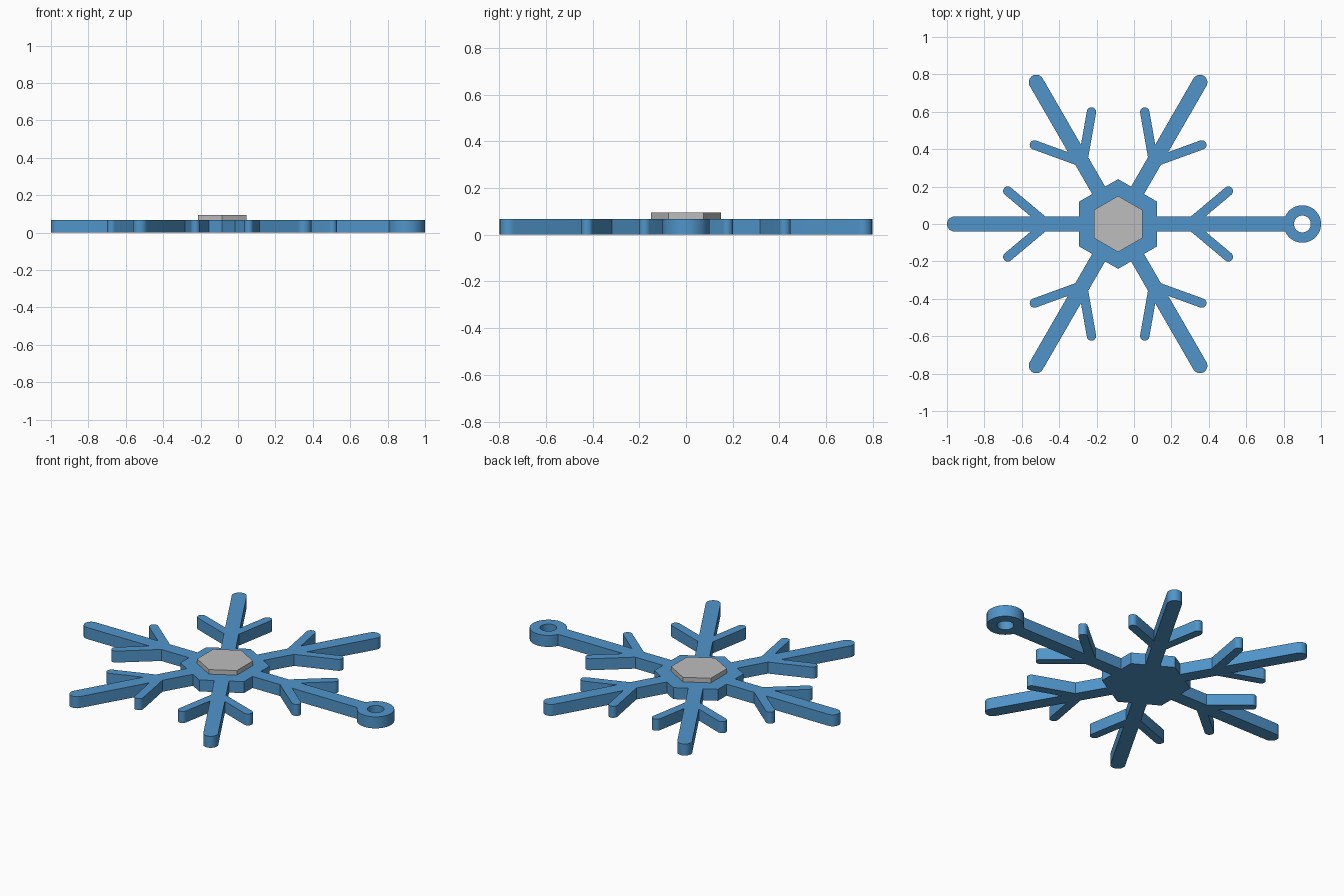
import bpy, math
from math import sin, cos, radians, pi

if "Cube" in bpy.data.objects:
    bpy.data.objects.remove(bpy.data.objects["Cube"])

CX = -0.085          # centre of the flake
HEIGHT = 0.068
ARM_R, ARM_LEN = 0.04, 0.875
TWIG_R, TWIG_BASE, TWIG_LEN, TWIG_ANG = 0.025, 0.38, 0.274, radians(40)
HUB_R = 0.24
RING_X, RING_R, HOLE_R = 0.985, 0.10, 0.045


def material(name, rgb):
    m = bpy.data.materials.new(name)
    m.diffuse_color = (*rgb, 1)
    m.use_nodes = True
    m.node_tree.nodes["Principled BSDF"].inputs["Base Color"].default_value = m.diffuse_color
    return m


def arc(cx, cy, r, a0, a1, n):
    return [(cx + r * cos(a0 + (a1 - a0) * i / n),
             cy + r * sin(a0 + (a1 - a0) * i / n)) for i in range(n + 1)]


def arm_outline(ring):
    """Outline of one arm lying along +x, from its lower to its upper side."""
    a = TWIG_ANG
    root = TWIG_BASE + ARM_R / math.tan(a)
    half = [(HUB_R * cos(pi / 6), HUB_R / 2), (HUB_R * cos(pi / 6), ARM_R),
            (root - TWIG_R / sin(a), ARM_R)]
    # rounded side twig
    half += arc(TWIG_BASE + TWIG_LEN * cos(a), TWIG_LEN * sin(a), TWIG_R,
                a + pi / 2, a - pi / 2, 10)
    half.append((root + TWIG_R / sin(a), ARM_R))
    # rounded tip, or hanging ring
    if ring:
        half += arc(RING_X, 0, RING_R, pi - math.asin(ARM_R / RING_R), 0, 24)
    else:
        half += arc(ARM_LEN, 0, ARM_R, pi / 2, 0, 8)
    lower = [(x, -y) for x, y in half[1:-1]]   # shared hub corner left out
    return lower + half[::-1]


def plate(name, loops, z0, z1, mat):
    """Flat extruded plate from closed 2D loops; inner loops become holes."""
    cu = bpy.data.curves.new(name, 'CURVE')
    cu.dimensions = '2D'
    cu.fill_mode = 'BOTH'
    cu.extrude = (z1 - z0) / 2
    for pts in loops:
        sp = cu.splines.new('POLY')
        sp.points.add(len(pts) - 1)
        for p, (x, y) in zip(sp.points, pts):
            p.co = (x, y, 0, 1)
        sp.use_cyclic_u = True
    ob = bpy.data.objects.new(name, cu)
    bpy.context.collection.objects.link(ob)
    ob.location = (CX, 0, (z0 + z1) / 2)
    cu.materials.append(mat)
    bpy.ops.object.select_all(action='DESELECT')
    ob.select_set(True)
    bpy.context.view_layer.objects.active = ob
    bpy.ops.object.convert(target='MESH')
    ob = bpy.context.view_layer.objects.active
    # weld caps to walls
    bpy.ops.object.mode_set(mode='EDIT')
    bpy.ops.mesh.select_all(action='SELECT')
    bpy.ops.mesh.remove_doubles(threshold=0.0005)
    bpy.ops.mesh.normals_make_consistent(inside=False)
    bpy.ops.object.mode_set(mode='OBJECT')
    bpy.ops.object.shade_smooth_by_angle(angle=radians(30))
    return ob


blue = material("ice blue", (0.080, 0.300, 0.590))
grey = material("silver grey", (0.515, 0.515, 0.520))

# Flake body: six arms around the hub, the first one carrying the ring
outline = []
for k in range(6):
    c, s = cos(k * pi / 3), sin(k * pi / 3)
    outline += [(x * c - y * s, x * s + y * c) for x, y in arm_outline(k == 0)]
hole = arc(RING_X, 0, HOLE_R, 0, 2 * pi, 32)[:-1]
plate("snowflake_body", [outline, hole], 0, HEIGHT, blue)

# Raised hexagonal centre
hexagon = [(0.15 * sin(k * pi / 3), 0.15 * cos(k * pi / 3)) for k in range(6)]
plate("centre_hexagon", [hexagon], HEIGHT - 0.004, 0.095, grey)
